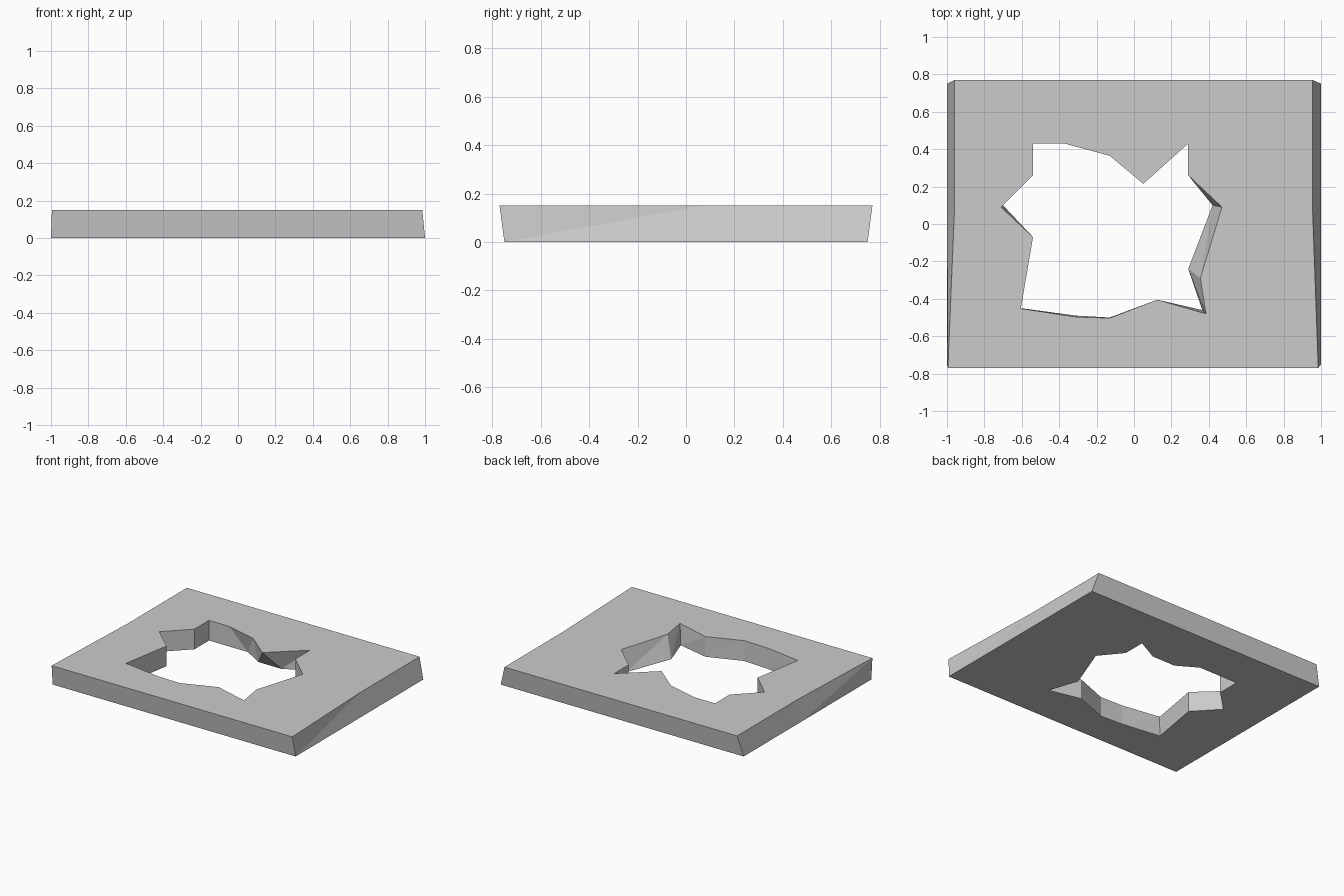
import bpy
import bmesh

if "Cube" in bpy.data.objects:
    bpy.data.objects.remove(bpy.data.objects["Cube"])

HEIGHT = 0.15

# Outer outline and star-shaped opening, at the base and at the top
outer_base = [(-1, 0.75), (-1, 0.07), (-1, -0.75), (1, -0.75), (1, 0.07), (1, 0.75)]
outer_top = [(-0.96, 0.77), (-0.96, 0.07), (-0.995, -0.77),
             (0.985, -0.77), (0.955, 0.07), (0.955, 0.77)]
hole_base = [(-0.54, 0.43), (-0.22, 0.43), (-0.07, 0.34), (0.12, 0.34),
             (0.29, 0.43), (0.29, 0.26), (0.42, 0.10), (0.29, -0.24),
             (0.365, -0.46), (0.125, -0.405), (-0.13, -0.50), (-0.31, -0.49),
             (-0.605, -0.45), (-0.54, -0.07), (-0.70, 0.10), (-0.54, 0.26)]
hole_top = [(-0.54, 0.43), (-0.37, 0.43), (-0.13, 0.365), (0.05, 0.215),
            (0.29, 0.43), (0.29, 0.26), (0.47, 0.09), (0.355, -0.29),
            (0.385, -0.48), (0.125, -0.405), (-0.13, -0.503), (-0.31, -0.497),
            (-0.605, -0.452), (-0.54, -0.07), (-0.71, 0.09), (-0.54, 0.26)]

bm = bmesh.new()


def ring(points, z):
    verts = [bm.verts.new((x, y, z)) for x, y in points]
    edges = [bm.edges.new((a, b)) for a, b in zip(verts, verts[1:] + verts[:1])]
    return verts, edges


def wall(low, high):
    n = len(low)
    for i in range(n):
        j = (i + 1) % n
        bm.faces.new((low[i], low[j], high[j]))
        bm.faces.new((low[i], high[j], high[i]))


ob, ob_edges = ring(outer_base, 0)
ot, ot_edges = ring(outer_top, HEIGHT)
hb, hb_edges = ring(hole_base, 0)
ht, ht_edges = ring(hole_top, HEIGHT)

# Flat base and top around the opening
bmesh.ops.triangle_fill(bm, edges=ob_edges + hb_edges, use_beauty=True, normal=(0, 0, -1))
bmesh.ops.triangle_fill(bm, edges=ot_edges + ht_edges, use_beauty=True, normal=(0, 0, 1))

# Slanted outer sides and opening sides
wall(ob, ot)
wall(hb, ht)
bmesh.ops.recalc_face_normals(bm, faces=bm.faces[:])

mesh = bpy.data.meshes.new("plate_with_opening")
bm.to_mesh(mesh)
bm.free()
plate = bpy.data.objects.new("plate_with_opening", mesh)
bpy.context.collection.objects.link(plate)
